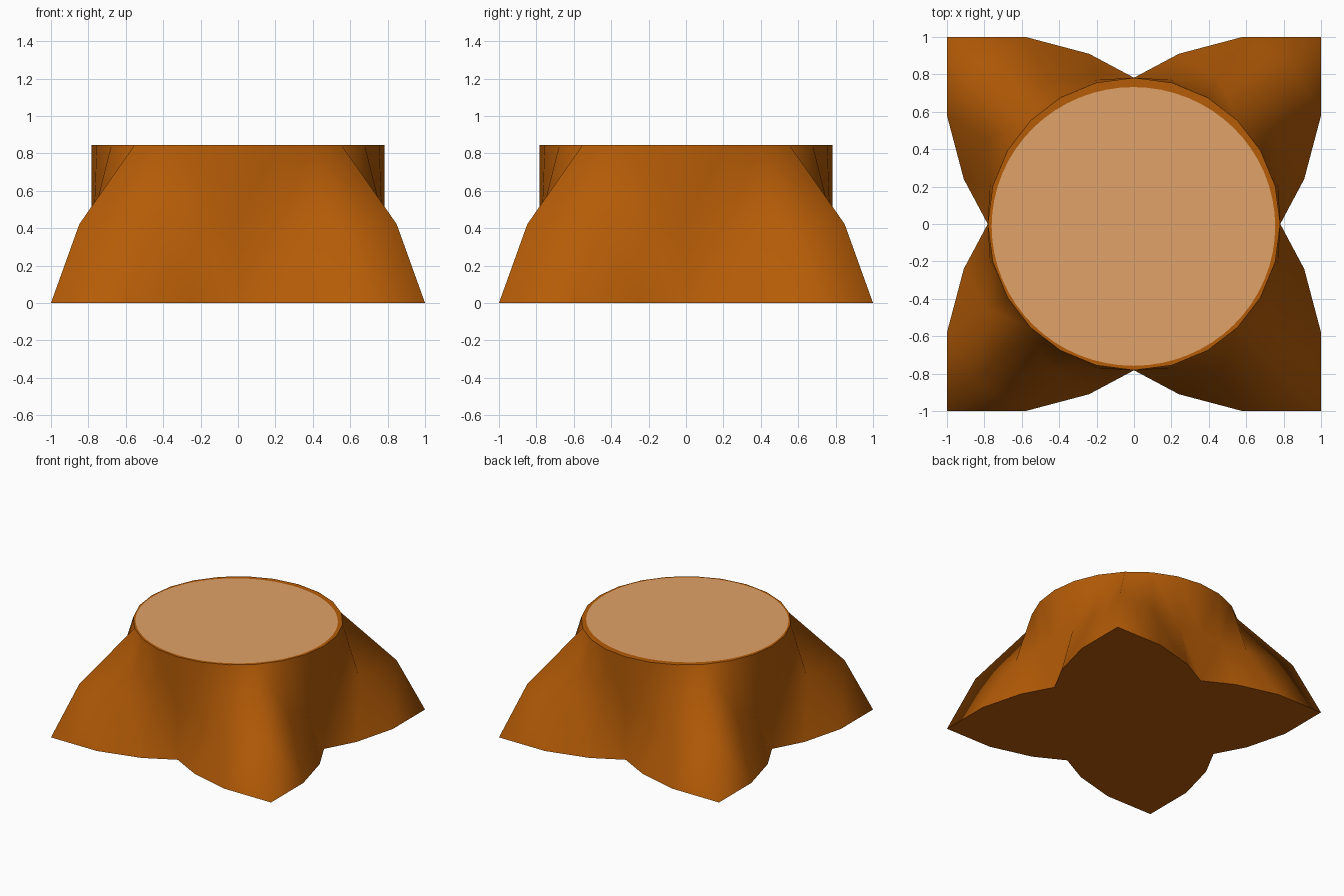
import bpy, bmesh, math
from mathutils import Matrix, Vector

if "Cube" in bpy.data.objects:
    bpy.data.objects.remove(bpy.data.objects["Cube"])

R, H = 0.782, 0.845


def material(name, color):
    m = bpy.data.materials.new(name)
    m.diffuse_color = (*color, 1)
    m.use_nodes = True
    m.node_tree.nodes["Principled BSDF"].inputs["Base Color"].default_value = m.diffuse_color
    return m


def make_object(name, bm, mat):
    mesh = bpy.data.meshes.new(name)
    bm.to_mesh(mesh)
    bm.free()
    mesh.materials.append(mat)
    obj = bpy.data.objects.new(name, mesh)
    bpy.context.collection.objects.link(obj)
    return obj


brown = material("orange brown", (0.465, 0.107, 0.002))
tan = material("light tan", (0.75, 0.36, 0.14))

# Flared stump: round top running down into four root-like ridges
quarter = [(R, 0), (0.91, 0.24), (1, 0.58), (1, 1), (0.58, 1), (0.24, 0.91)]
spread = [0, 0.1, 0.33, 0.66, 0.33, 0.1]  # how far the middle ring leans to the foot
foot = [Matrix.Rotation(q * math.pi / 2, 3, 'Z') @ Vector((x, y, 0))
        for q in range(4) for x, y in quarter]
rim = [Vector((R * math.cos(k * math.pi / 12), R * math.sin(k * math.pi / 12), H))
       for k in range(24)]

bm = bmesh.new()
low = [bm.verts.new(p) for p in foot]
mid = []
for k in range(24):
    p = rim[k].lerp(foot[k], spread[k % 6])
    mid.append(bm.verts.new((p.x, p.y, H / 2)))
top = [bm.verts.new(p) for p in rim]

for a, b in ((low, mid), (mid, top)):
    for k in range(24):
        n = (k + 1) % 24
        # diagonals rise towards the nearest ridge
        if k % 6 < 3:
            tris = ((a[k], a[n], b[n]), (a[k], b[n], b[k]))
        else:
            tris = ((a[k], a[n], b[k]), (a[n], b[n], b[k]))
        for t in tris:
            bm.faces.new(t).smooth = True
for cap in (bm.faces.new(low[::-1]), bm.faces.new(top)):
    for e in cap.edges:
        e.smooth = False
bmesh.ops.recalc_face_normals(bm, faces=bm.faces[:])
make_object("flared_stump", bm, brown)

# Pale cut surface on top, very slightly off centre
bm = bmesh.new()
bmesh.ops.create_circle(bm, cap_ends=True, segments=64, radius=1,
                        matrix=Matrix.Translation((-0.003, -0.013, H + 0.002))
                        @ Matrix.Diagonal((0.758, 0.745, 1, 1)))
bm.normal_update()
for f in bm.faces:
    if f.normal.z < 0:
        f.normal_flip()
make_object("cut_top", bm, tan)
